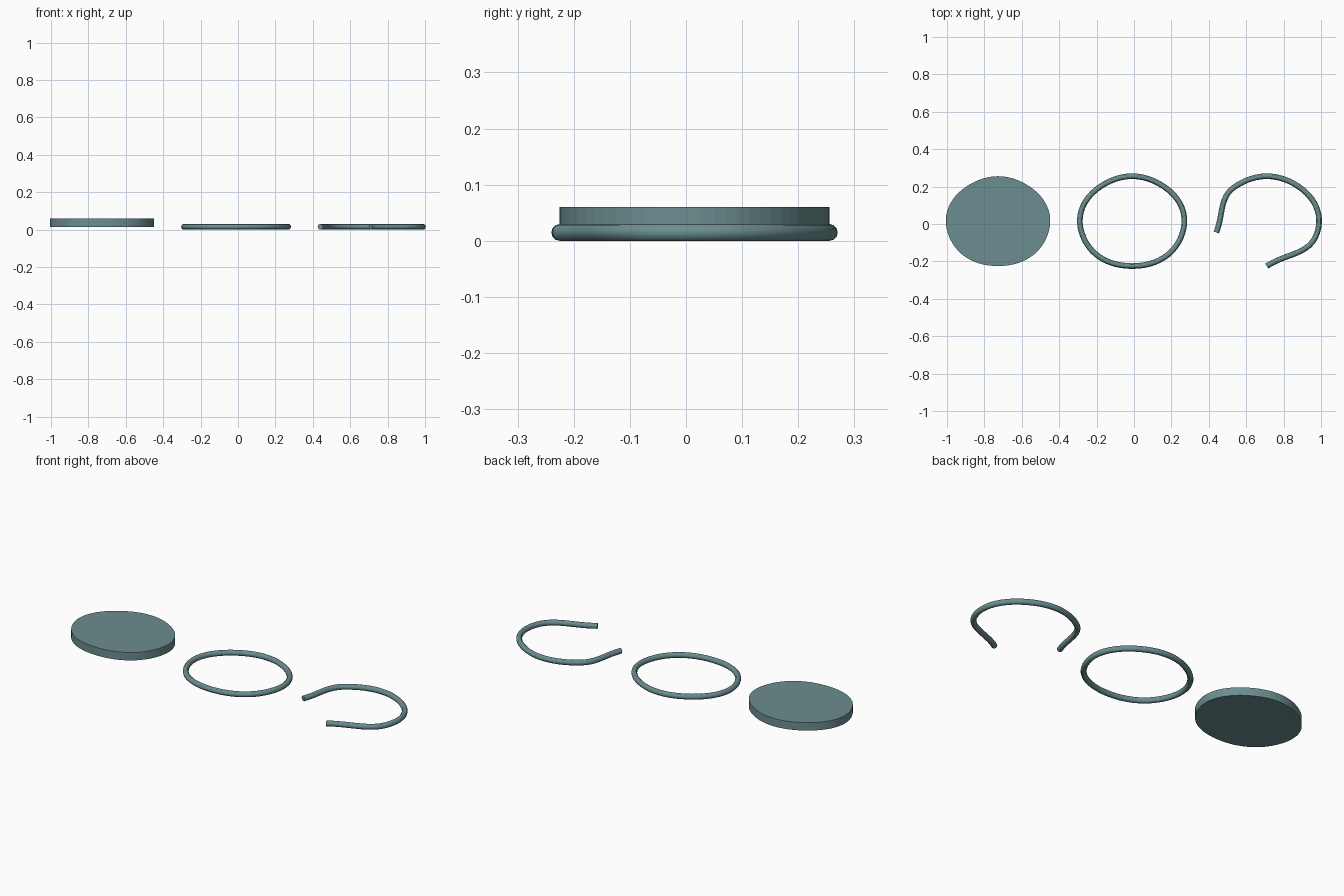
import bpy

cube = bpy.data.objects.get("Cube")
if cube:
    bpy.data.objects.remove(cube, do_unlink=True)

# One muted teal for everything
TEAL = (0.15, 0.27, 0.28, 1)
mat = bpy.data.materials.new("muted teal")
mat.use_nodes = True
mat.diffuse_color = TEAL
mat.node_tree.nodes["Principled BSDF"].inputs["Base Color"].default_value = TEAL

# Rounded five-point outline, from the front point round to the right-hand point
OUTLINE = [(0, -0.225), (0.27, -0.045), (0.17, 0.2), (-0.17, 0.2), (-0.27, -0.045)]
TUBE = 0.015


def outline_part(name, x, z, closed=True, tube=0, extrude=0):
    """Smooth spline through the outline, as a tube or as a filled slab."""
    curve = bpy.data.curves.new(name, "CURVE")
    curve.dimensions = "2D" if extrude else "3D"
    curve.fill_mode = "BOTH" if extrude else "FULL"
    curve.extrude = extrude
    curve.bevel_depth = tube
    curve.bevel_resolution = 4
    curve.resolution_u = 12
    curve.use_fill_caps = not closed
    spline = curve.splines.new("BEZIER")
    spline.bezier_points.add(len(OUTLINE) - 1)
    spline.use_cyclic_u = closed
    for point, (px, py) in zip(spline.bezier_points, OUTLINE):
        point.co = (px, py, 0)
        point.handle_left_type = point.handle_right_type = "AUTO"
    curve.materials.append(mat)
    obj = bpy.data.objects.new(name, curve)
    obj.location = (x, 0, z)
    bpy.context.collection.objects.link(obj)
    bpy.ops.object.select_all(action="DESELECT")
    obj.select_set(True)
    bpy.context.view_layer.objects.active = obj
    bpy.ops.object.convert(target="MESH")
    if tube:
        bpy.ops.object.shade_smooth_by_angle()
    else:
        bpy.ops.object.shade_flat()
    return bpy.context.object


# Filled slab, closed ring and open ring, side by side
outline_part("solid_slab", -0.727, 0.0375, extrude=0.0225)
outline_part("closed_ring", -0.01, TUBE, tube=TUBE)
outline_part("open_ring", 0.71, TUBE, closed=False, tube=TUBE)
